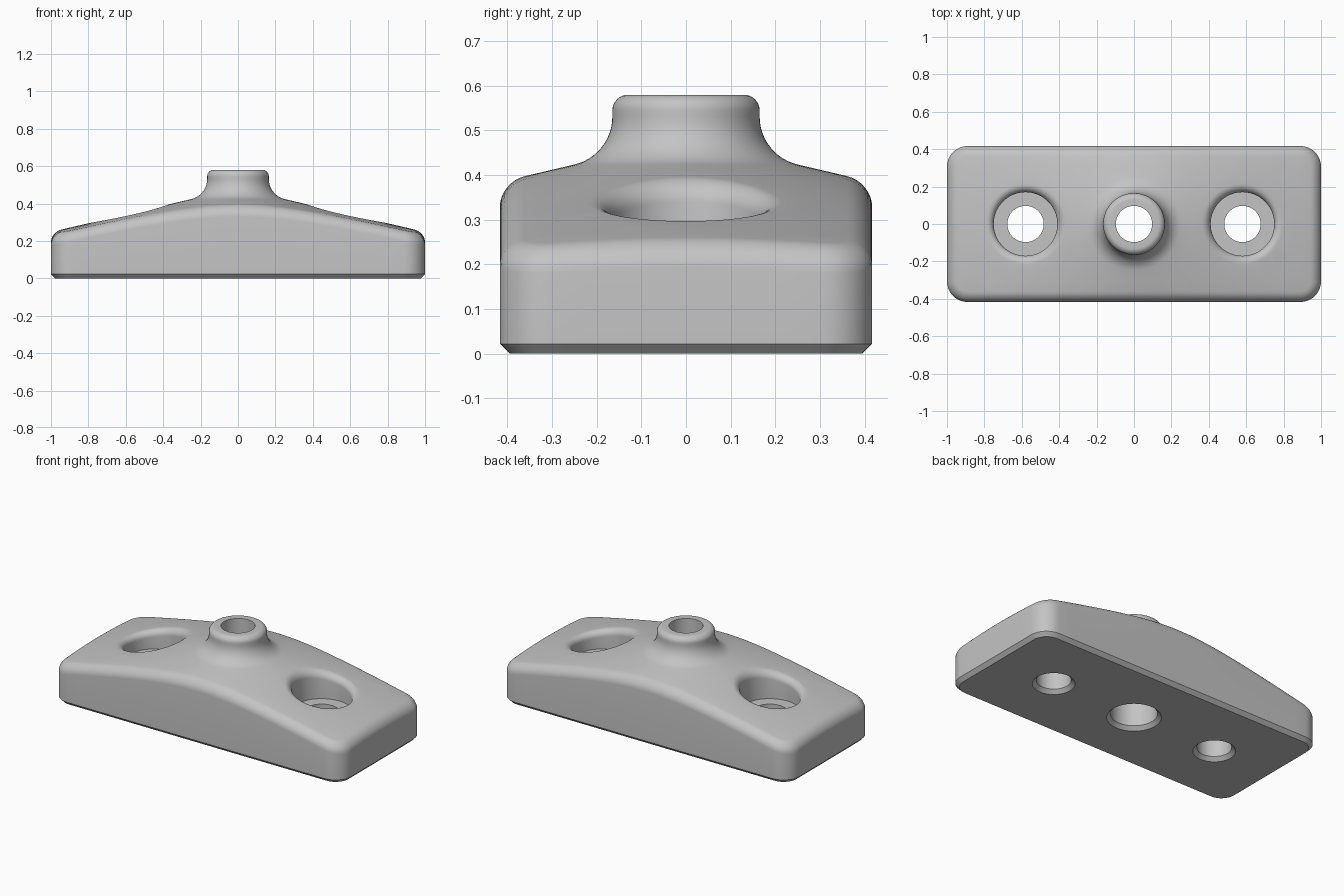
import bpy
import bmesh
from math import sin, cos, pi, atan, hypot, radians
from mathutils import Vector
from mathutils.geometry import delaunay_2d_cdt

cube = bpy.data.objects.get("Cube")
if cube:
    bpy.data.objects.remove(cube, do_unlink=True)

# Main dimensions
HALF_X, HALF_Y, CORNER = 1.0, 0.417, 0.11
CHAMFER, EDGE_R, LIP_R = 0.022, 0.055, 0.045
SLOPE, APEX = 0.235, 0.4825
BOLT_X, BORE_R, BOLT_R, FLOOR_Z = 0.58, 0.17, 0.097, 0.2
BOLT_MOUTH = BOLT_R + CHAMFER
NECK_R, NECK_TOP, NECK_ROUND, FLARE = 0.165, 0.58, 0.035, 0.11
NUT_R, NUT_Z = 0.13, 0.35
NUT_MOUTH = NUT_R + CHAMFER
SEG, STEPS = 64, 8

bm = bmesh.new()


def cone(x, y):
    """Height of the sloping top."""
    return APEX - SLOPE * hypot(x, y)


def bridge(rings):
    """Skin a list of closed loops of equal length."""
    loops = [[bm.verts.new(p) for p in ring] for ring in rings]
    for low, high in zip(loops, loops[1:]):
        for i in range(len(low)):
            bm.faces.new((low[i - 1], low[i], high[i], high[i - 1]))


def circle(cx, r, height):
    pts = [(cx + r * cos(2 * pi * i / SEG), r * sin(2 * pi * i / SEG)) for i in range(SEG)]
    return [(x, y, height(x, y) if callable(height) else height) for x, y in pts]


def outline(inset, height):
    """Rounded rectangle, moved inwards by the inset."""
    ax, ay, r = HALF_X - CORNER, HALF_Y - CORNER, CORNER - inset
    corners = [(ax, ay), (-ax, ay), (-ax, -ay), (ax, -ay)]
    pts = []
    for k, (cx, cy) in enumerate(corners):
        for j in range(STEPS + 1):
            a = pi / 2 * (k + j / STEPS)
            pts.append((cx + r * cos(a), cy + r * sin(a)))
        nx, ny = corners[(k + 1) % 4]
        side = 24 if k % 2 == 0 else 8
        a = pi / 2 * (k + 1)
        for j in range(1, side):
            t = j / side
            pts.append((cx + (nx - cx) * t + r * cos(a), cy + (ny - cy) * t + r * sin(a)))
    return [(x, y, height(x, y) if callable(height) else height) for x, y in pts]


def fill(border, holes, height, extra=()):
    """Triangulate a sheet with round holes."""
    pts, edges = [], []
    for ring in [border] + [circle(cx, r, 0) for cx, r in holes]:
        s, n = len(pts), len(ring)
        pts += [Vector(p[:2]) for p in ring]
        edges += [(s + i, s + (i + 1) % n) for i in range(n)]
    pts += [Vector(p) for p in extra]
    flat, _, tris, *_ = delaunay_2d_cdt(pts, edges, [], 0, 1e-6)
    verts = [bm.verts.new((p.x, p.y, height(p.x, p.y))) for p in flat]
    for tri in tris:
        c = sum((flat[i] for i in tri), Vector((0, 0))) / len(tri)
        if all(hypot(c.x - cx, c.y) > r * cos(pi / SEG) for cx, r in holes):
            bm.faces.new([verts[i] for i in tri])


def rounding(radius):
    """Inset and height offset along a quarter-round edge."""
    for i in range(STEPS + 1):
        a = pi / 2 * i / STEPS
        d, drop = radius * (1 - cos(a)), radius * (1 - sin(a))
        yield d, lambda x, y, drop=drop: cone(x, y) - drop


# Outer sides with bottom chamfer and rounded top edge
bridge([outline(CHAMFER, 0), outline(0, CHAMFER)]
       + [outline(d, h) for d, h in rounding(EDGE_R)])

# Counterbored bolt holes with rounded lips
for cx in (-BOLT_X, BOLT_X):
    bridge([circle(cx, BOLT_MOUTH, 0), circle(cx, BOLT_R, CHAMFER),
            circle(cx, BOLT_R, FLOOR_Z), circle(cx, BORE_R, FLOOR_Z)]
           + [circle(cx, BORE_R + d, h) for d, h in rounding(LIP_R)])

# Neck: flare, rounded rim, bore and wider pocket below
tilt = atan(SLOPE)
flare_r = NECK_R + FLARE
foot_r = flare_r - FLARE * sin(tilt)
flare_z = cone(foot_r, 0) + FLARE * cos(tilt)
neck = []
for i in range(STEPS + 5):
    a = tilt + (pi / 2 - tilt) * i / (STEPS + 4)
    neck.append((flare_r - FLARE * sin(a), flare_z - FLARE * cos(a)))
for i in range(STEPS + 1):
    a = pi / 2 * i / STEPS
    neck.append((NECK_R - NECK_ROUND * (1 - cos(a)), NECK_TOP - NECK_ROUND * (1 - sin(a))))
neck += [(BOLT_R, NECK_TOP), (BOLT_R, NUT_Z), (NUT_R, NUT_Z), (NUT_R, CHAMFER), (NUT_MOUTH, 0)]
bridge([circle(0, r, z) for r, z in neck])

# Sloping top, with guide points along the cone
guides = []
for ring in range(1, 13):
    r = foot_r + 0.06 * ring
    for i in range(SEG):
        x, y = r * cos(2 * pi * i / SEG), r * sin(2 * pi * i / SEG)
        clear = hypot(abs(x) - BOLT_X, y) > BORE_R + LIP_R + 0.02
        if clear and abs(x) < HALF_X - 0.08 and abs(y) < HALF_Y - 0.08:
            guides.append((x, y))
lip = BORE_R + LIP_R
fill(outline(EDGE_R, 0), [(0, foot_r), (-BOLT_X, lip), (BOLT_X, lip)], cone, guides)

# Flat underside
fill(outline(CHAMFER, 0), [(0, NUT_MOUTH), (-BOLT_X, BOLT_MOUTH), (BOLT_X, BOLT_MOUTH)],
     lambda x, y: 0.0)

# Join the sheets into one closed solid
bmesh.ops.remove_doubles(bm, verts=bm.verts[:], dist=1e-4)
bmesh.ops.recalc_face_normals(bm, faces=bm.faces[:])
mesh = bpy.data.meshes.new("mounting_block")
bm.to_mesh(mesh)
bm.free()
block = bpy.data.objects.new("mounting_block", mesh)
bpy.context.collection.objects.link(block)

# Plain grey finish
grey = bpy.data.materials.new("light_grey")
grey.use_nodes = True
colour = (0.55, 0.55, 0.55, 1)
grey.diffuse_color = colour
grey.node_tree.nodes["Principled BSDF"].inputs["Base Color"].default_value = colour
mesh.materials.append(grey)

# Smooth curves, crisp chamfers
bpy.ops.object.select_all(action="DESELECT")
block.select_set(True)
bpy.context.view_layer.objects.active = block
bpy.ops.object.shade_smooth_by_angle(angle=radians(30))
